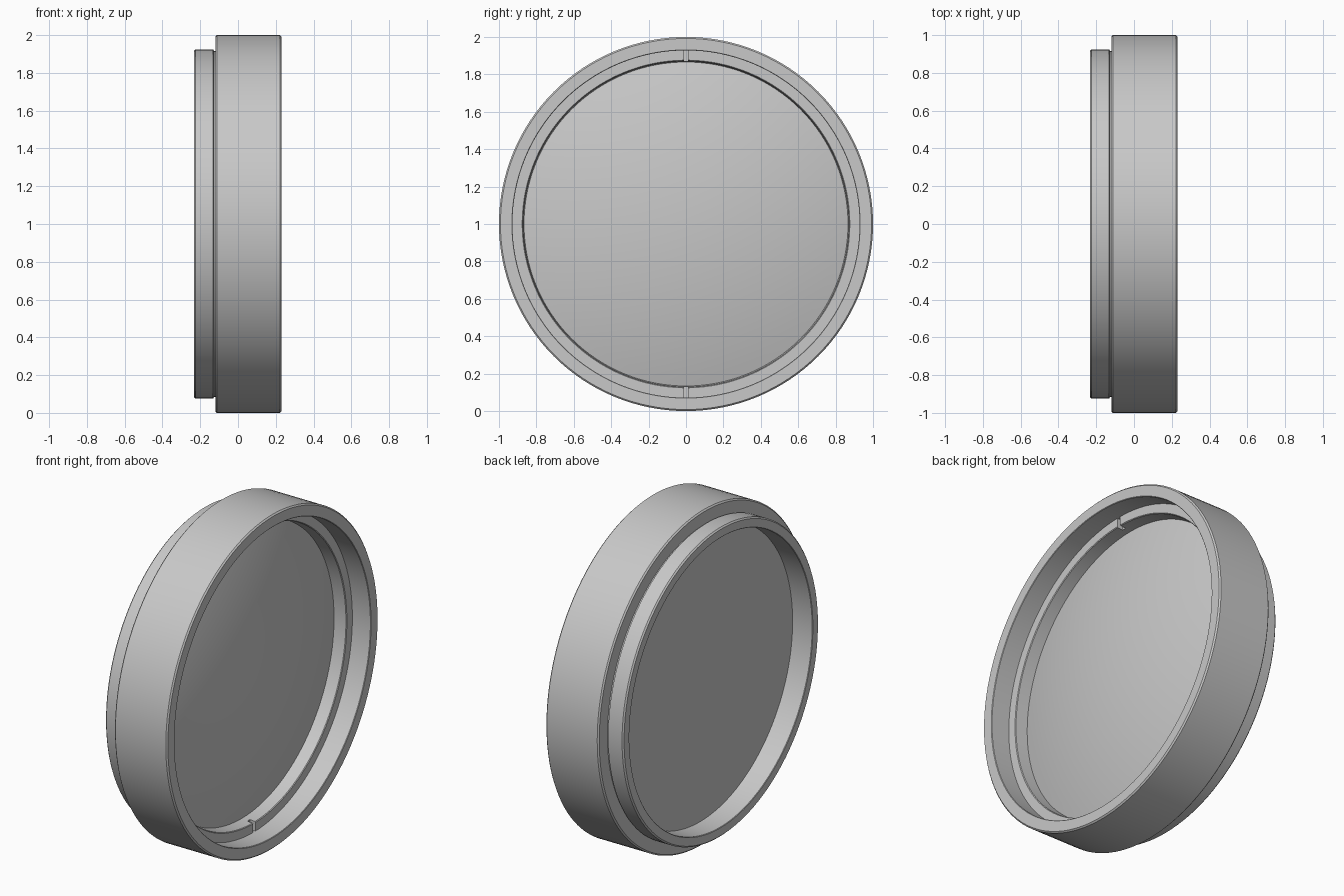
import bpy, bmesh, math
from mathutils import Matrix

SEGMENTS = 128

cube = bpy.data.objects.get("Cube")
if cube:
    bpy.data.objects.remove(cube, do_unlink=True)

grey = bpy.data.materials.new("plain grey")
grey.use_nodes = True
grey.diffuse_color = (0.58, 0.58, 0.58, 1)
grey.node_tree.nodes["Principled BSDF"].inputs["Base Color"].default_value = grey.diffuse_color


def add_object(name, bm):
    bmesh.ops.recalc_face_normals(bm, faces=bm.faces)
    mesh = bpy.data.meshes.new(name)
    bm.to_mesh(mesh)
    bm.free()
    mesh.materials.append(grey)
    obj = bpy.data.objects.new(name, mesh)
    bpy.context.collection.objects.link(obj)
    return obj


def activate(obj):
    bpy.ops.object.select_all(action='DESELECT')
    obj.select_set(True)
    bpy.context.view_layer.objects.active = obj


def smooth(obj):
    activate(obj)
    bpy.ops.object.shade_smooth_by_angle(angle=math.radians(30))


def lathe(name, profile, closed=True):
    """Revolve (x, radius) points about the x axis, 1 unit above the ground."""
    bm = bmesh.new()
    verts = [bm.verts.new((x, 0, r)) for x, r in profile]
    edges = [bm.edges.new(pair) for pair in zip(verts, verts[1:])]
    if closed:
        edges.append(bm.edges.new((verts[-1], verts[0])))
    bmesh.ops.spin(bm, geom=verts + edges, cent=(0, 0, 0), axis=(1, 0, 0),
                   angle=math.tau, steps=SEGMENTS, use_duplicate=False)
    bmesh.ops.remove_doubles(bm, verts=bm.verts, dist=0.0001)
    bmesh.ops.translate(bm, verts=bm.verts, vec=(0, 0, 1))
    return add_object(name, bm)


# Outer frame: wide body, thin relief groove, narrower mounting collar, ring seat
c = 0.008
frame = lathe("frame", [
    (0.23, 0.931), (0.23, 1 - c), (0.23 - c, 1),
    (-0.12 + c, 1), (-0.12, 1 - c),
    (-0.12, 0.915), (-0.127, 0.915), (-0.132, 0.925),
    (-0.232 + c, 0.925), (-0.232, 0.925 - c),
    (-0.232, 0.869), (-0.229, 0.866),
    (0.032, 0.866), (0.032, 0.928), (0.227, 0.928)])
smooth(frame)

# Lens: flat at the back, gently domed at the front
RADIUS, BULGE, STEPS = 0.866, 0.12, 16
dome = [(0.03 + BULGE * (1 - (i / STEPS) ** 2), RADIUS * i / STEPS)
        for i in range(STEPS, -1, -1)]
glass = lathe("glass", [(-0.10, 0), (-0.10, RADIUS)] + dome, closed=False)
smooth(glass)

# Retaining ring holding the glass, slightly tapered inside, with two spanner slots
ring = lathe("retaining_ring", [
    (0.032, 0.866), (0.032, 0.928), (0.108, 0.928), (0.108, 0.876), (0.104, 0.872)])
bm = bmesh.new()
for side in (-1, 1):
    bmesh.ops.create_cube(bm, matrix=Matrix.Translation((0.11, 0, 1 + side * 0.9))
                          @ Matrix.Diagonal((0.08, 0.024, 0.12, 1)))
cutter = add_object("slot_cutter", bm)
cutter.hide_render = True
slots = ring.modifiers.new("slots", 'BOOLEAN')
slots.operation = 'DIFFERENCE'
slots.solver = 'EXACT'
slots.object = cutter
activate(ring)
bpy.ops.object.modifier_apply(modifier=slots.name)
bpy.data.objects.remove(cutter, do_unlink=True)
smooth(ring)
